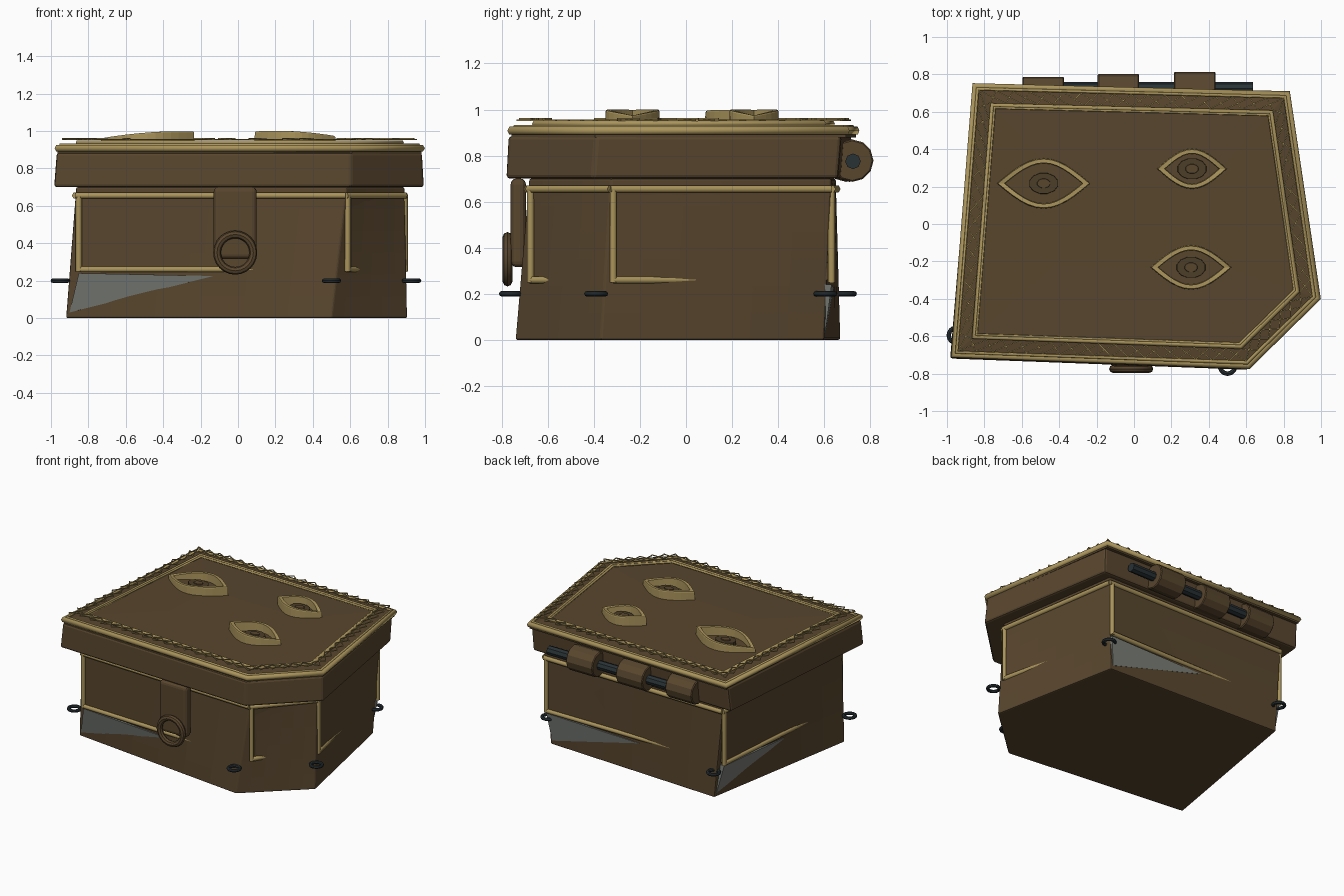
import bpy, bmesh, math
from mathutils import Vector

cube = bpy.data.objects.get("Cube")
if cube:
    bpy.data.objects.remove(cube, do_unlink=True)


def material(name, rgb):
    m = bpy.data.materials.new(name)
    m.use_nodes = True
    m.diffuse_color = (*rgb, 1)
    m.node_tree.nodes["Principled BSDF"].inputs["Base Color"].default_value = (*rgb, 1)
    return m


WOOD = material("brown wood", (0.098, 0.061, 0.027))
DARK = material("dark wood", (0.072, 0.048, 0.022))
GOLD = material("old gold", (0.40, 0.295, 0.105))
IRON = material("dark iron", (0.022, 0.032, 0.036))
GREY = material("grey stone", (0.19, 0.20, 0.18))


def finish(obj, mat, bevel=0, segments=2):
    obj.data.materials.append(mat)
    if bevel:
        mod = obj.modifiers.new("soft edges", 'BEVEL')
        mod.width, mod.segments = bevel, segments
        mod.limit_method = 'ANGLE'
    return obj


def from_bmesh(name, bm, mat, **kw):
    bmesh.ops.recalc_face_normals(bm, faces=bm.faces)
    me = bpy.data.meshes.new(name)
    bm.to_mesh(me)
    bm.free()
    obj = bpy.data.objects.new(name, me)
    bpy.context.collection.objects.link(obj)
    return finish(obj, mat, **kw)


def loft(name, rings, mat, caps=True, **kw):
    """Skin a stack of closed rings."""
    bm = bmesh.new()
    loops = [[bm.verts.new(p) for p in ring] for ring in rings]
    n = len(rings[0])
    for lo, hi in zip(loops, loops[1:]):
        for i in range(n):
            j = (i + 1) % n
            bm.faces.new((lo[i], lo[j], hi[j], hi[i]))
    if caps:
        bm.faces.new(loops[0])
        bm.faces.new(loops[-1])
    return from_bmesh(name, bm, mat, **kw)


def tube(name, pts, radius, mat, cyclic=False):
    cu = bpy.data.curves.new(name, 'CURVE')
    cu.dimensions = '3D'
    cu.bevel_depth, cu.bevel_resolution, cu.use_fill_caps = radius, 1, True
    sp = cu.splines.new('POLY')
    sp.points.add(len(pts) - 1)
    for p, co in zip(sp.points, pts):
        p.co = (*co, 1)
    sp.use_cyclic_u = cyclic
    obj = bpy.data.objects.new(name, cu)
    bpy.context.collection.objects.link(obj)
    return finish(obj, mat)


def at(outline, z):
    return [Vector((p[0], p[1], z)) for p in outline]


def inset(outline, d):
    """Move every side of a counter-clockwise outline inward by d."""
    pts = [Vector(p) for p in outline]
    out = []
    for i, p in enumerate(pts):
        a = (p - pts[i - 1]).normalized()
        b = (pts[(i + 1) % len(pts)] - p).normalized()
        na, nb = Vector((-a.y, a.x)), Vector((-b.y, b.x))
        out.append(p + (na + nb) * d / (1 + na.dot(nb)))
    return [tuple(p) for p in out]


def torus(name, loc, major, minor, mat, rot=(0, 0, 0)):
    bpy.ops.mesh.primitive_torus_add(location=loc, rotation=rot, major_radius=major, minor_radius=minor,
                                     major_segments=24, minor_segments=8)
    bpy.context.object.name = name
    finish(bpy.context.object, mat)
    bpy.ops.object.shade_smooth_by_angle()


def rod(name, loc, radius, length, mat, sides, **kw):
    """Cylinder lying along x."""
    bpy.ops.mesh.primitive_cylinder_add(vertices=sides, radius=radius, depth=length, location=loc,
                                        rotation=(0, math.pi / 2, 0))
    bpy.context.object.name = name
    return finish(bpy.context.object, mat, **kw)


# Skewed five-sided body
BODY_LOW = [(-0.92, -0.58), (0.50, -0.74), (0.905, -0.37), (0.71, 0.60), (-0.705, 0.67)]
BODY_TOP = [(-0.865, -0.63), (0.58, -0.68), (0.89, -0.325), (0.745, 0.632), (-0.765, 0.65)]
HEIGHT = 0.70


def wall(side, u, z, out=0.0):
    """Point on a body side, u running left to right seen from outside."""
    def corner(i):
        return Vector((*BODY_LOW[i % 5], 0)).lerp(Vector((*BODY_TOP[i % 5], HEIGHT)), z / HEIGHT)
    a, b = corner(side), corner(side + 1)
    d = (b - a).normalized()
    return a.lerp(b, u) + Vector((d.y, -d.x, 0)) * out


def slab(name, side, pts, mat):
    """Thin solid reaching from the given points into the body."""
    d = wall(side, 0, 0.4) - wall(side, 0, 0.4, 0.035)
    loft(name, [pts, [p + d for p in pts]], mat)


STEPS = 6
loft("body", [[wall(s, k / STEPS, HEIGHT * r / 6) for s in range(5) for k in range(STEPS)]
              for r in range(7)], WOOD, bevel=0.008)

# Upright panels with gold frames, the lower bar sinking into the wall
for side, reach in enumerate((0.69, 0.33, 0.43, 0.72, 0.72)):
    head = wall(side, 0.03 if side == 1 else 0.012, 0.655, 0.002)
    foot = Vector((head.x, head.y, 0.26))
    sink = wall(side, reach, 0.26, -0.017)
    tube(f"frame_top_{side}", [wall(side, 0, 0.655, 0.002), wall(side, 1, 0.655, 0.002)], 0.018, GOLD)
    tube(f"frame_post_{side}", [head, foot - Vector((0, 0, 0.012))], 0.017, GOLD)
    tube(f"frame_base_{side}", [foot, sink], 0.017, GOLD)
    slab(f"panel_{side}", side, [head, foot, sink, wall(side, 0.99, 0.655)], WOOD)
    # Grey wedge under the panel where the body leans inward
    if side in (0, 3, 4):
        slab(f"grey_wedge_{side}", side, [foot - Vector((0, 0, 0.02)), wall(side, 0.012, 0.03, 0.003),
                                          wall(side, 0.54, 0.225, 0.003)], GREY)

# Lid skirt and stepped top
RIM = [(-0.965, -0.70), (0.61, -0.757), (0.98, -0.395), (0.82, 0.695), (-0.85, 0.738)]
SKIRT_LOW = [(-0.984, -0.72), (0.605, -0.78), (0.996, -0.405), (0.815, 0.66), (-0.865, 0.70)]
SKIRT_TOP = [(-0.97, -0.71), (0.605, -0.77), (0.985, -0.39), (0.82, 0.675), (-0.855, 0.72)]
loft("lid_skirt", [at(SKIRT_LOW, 0.70), at(SKIRT_TOP, 0.885)], WOOD, bevel=0.015)
loft("lid_top", [at(RIM, 0.878), at(RIM, 0.92), at(inset(RIM, 0.10), 0.93), at(inset(RIM, 0.5), 0.935)], WOOD)
tube("rim_trim", at(RIM, 0.908), 0.02, GOLD, True)
tube("rim_inner_bead", at(inset(RIM, 0.015), 0.923), 0.011, GOLD, True)
tube("inner_trim", at(inset(RIM, 0.10), 0.938), 0.014, GOLD, True)
tube("inner_trim_bead", at(inset(RIM, 0.113), 0.938), 0.009, GOLD, True)

# Criss-cross stitching in the border band
bm = bmesh.new()
outer, inner = at(inset(RIM, 0.024), 0.957), at(inset(RIM, 0.088), 0.957)
for i in range(5):
    j = (i + 1) % 5
    count = max(5, round((outer[j] - outer[i]).length / 0.09))
    for k in range(count):
        for flip in (0, 1):
            p = outer[i].lerp(outer[j], (k + flip) / count)
            q = inner[i].lerp(inner[j], (k + 1 - flip) / count)
            d = (q - p).normalized()
            w = Vector((-d.y, d.x, 0)) * 0.003
            bm.faces.new([bm.verts.new(v) for v in (p - w, q - w, q + w, p + w)])
stitch = from_bmesh("border_stitching", bm, GOLD)
stitch.modifiers.new("thickness", 'SOLIDIFY').thickness = 0.006

# Three eyes: raised almond frames round flat irises
N = 12


def almond(cx, cy, hw, hh, base, tilt):
    ts = [-1 + 2 * k / N for k in range(N + 1)]
    path = [(t, -1) for t in ts] + [(-t, 1) for t in ts[1:-1]]
    arch = 0.012 if tilt else 0
    return [(cx + hw * t, cy + s * hh * math.cos(t * math.pi / 2), base + tilt * t - arch * t * t)
            for t, s in path]


def disc(cx, cy, r, z):
    return [(cx + r * math.cos(a), cy + 0.72 * r * math.sin(a), z)
            for a in (math.pi * (k + 0.5) / 6 for k in range(12))]


for n, (cx, cy, hw, hh, top, tilt) in enumerate(((-0.483, 0.217, 0.25, 0.135, 0.992, 0.018),
                                                  (0.31, 0.295, 0.187, 0.108, 0.998, -0.012),
                                                  (0.305, -0.232, 0.217, 0.119, 0.998, -0.012))):
    loft(f"eye_frame_{n}", [almond(cx, cy, hw, hh, 0.925, 0), almond(cx, cy, hw - 0.002, hh - 0.002, top - 0.006, tilt),
                            almond(cx, cy, hw - 0.006, hh - 0.005, top, tilt),
                            almond(cx, cy, hw - 0.04, hh - 0.025, top, tilt),
                            almond(cx, cy, hw - 0.044, hh - 0.028, 0.925, 0)], GOLD, False)
    loft(f"iris_{n}", [disc(cx, cy, 0.08, 0.925), disc(cx, cy, 0.078, 0.962)], DARK)
    loft(f"pupil_{n}", [disc(cx, cy, 0.04, 0.95), disc(cx, cy, 0.034, 0.968)], WOOD)

# Hasp with its ring
bpy.ops.mesh.primitive_cube_add(size=1, location=(-0.015, -0.728, 0.508))
hasp = bpy.context.object
hasp.name = "hasp"
hasp.scale = (0.23, 0.066, 0.385)
bpy.ops.object.transform_apply(location=False, rotation=False, scale=True)
finish(hasp, WOOD, bevel=0.025, segments=3)
torus("hasp_ring", (-0.015, -0.775, 0.35), 0.097, 0.021, WOOD, (math.pi / 2, 0, 0))

# Hinge knuckles and pin
for n, (x, y) in enumerate(((-0.485, 0.695), (-0.083, 0.71), (0.325, 0.722))):
    rod(f"hinge_knuckle_{n}", (x, y, 0.778), 0.092, 0.222, WOOD, 12, bevel=0.006, segments=1)
rod("hinge_pin", (0.06, 0.725, 0.775), 0.034, 1.15, IRON, 8)

# Small iron rings at the corners
for n, (x, y) in enumerate(((-0.95, -0.595), (0.50, -0.76), (0.928, -0.39), (0.73, 0.605), (-0.714, 0.69))):
    torus(f"corner_ring_{n}", (x, y, 0.20), 0.040, 0.012, IRON)
